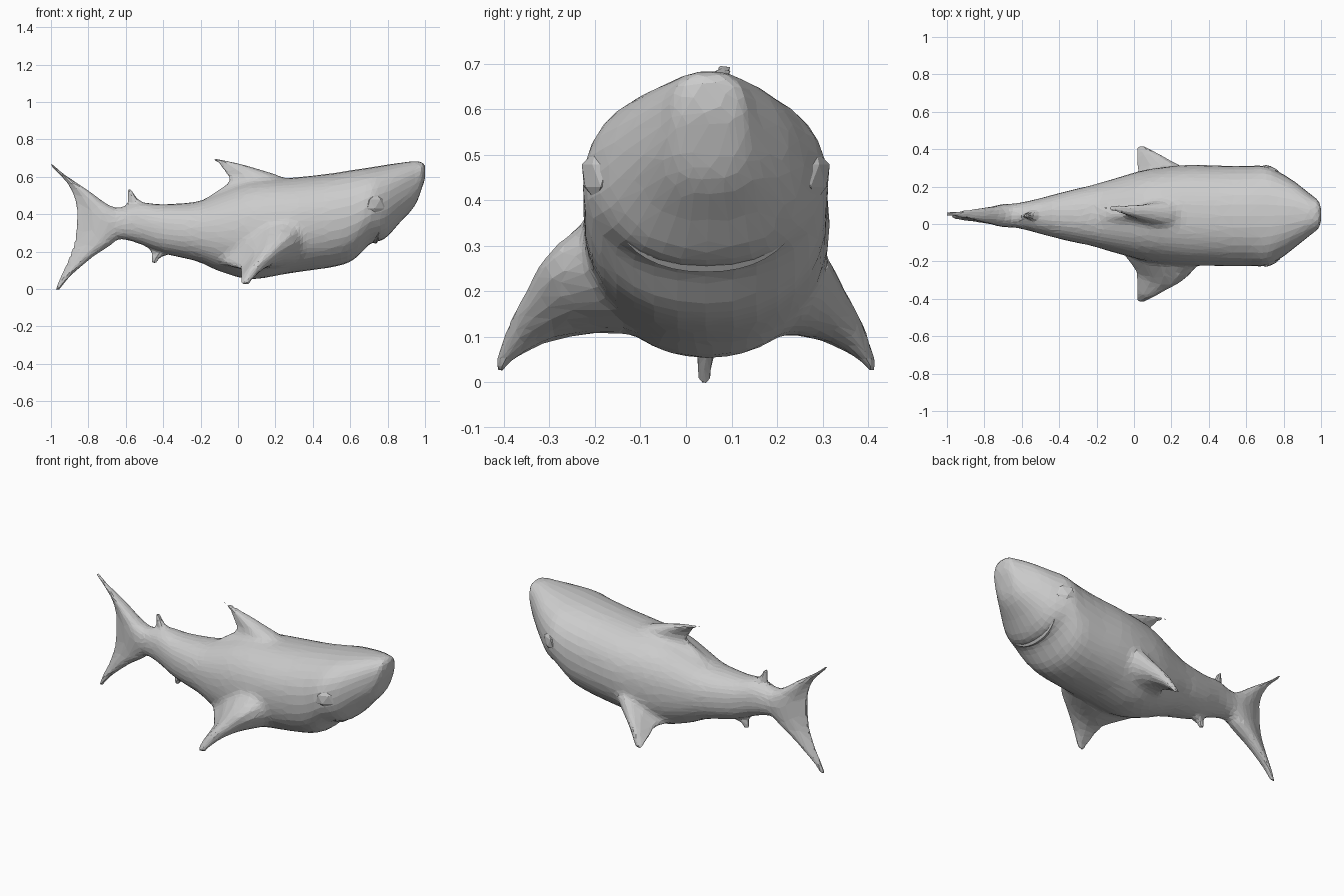
import bpy, bmesh, math
from mathutils import Vector, Matrix

if "Cube" in bpy.data.objects:
    bpy.data.objects.remove(bpy.data.objects["Cube"])


def spline(rows, t):
    """Catmull-Rom through rows of numbers, t from 0 to len(rows) - 1."""
    i = min(int(t), len(rows) - 2)
    f = t - i
    p = [rows[max(0, min(len(rows) - 1, i + k))] for k in (-1, 0, 1, 2)]
    return [0.5 * (2 * b + (c - a) * f + (2 * a - 5 * b + 4 * c - d) * f ** 2
                   + (3 * b - a - 3 * c + d) * f ** 3) for a, b, c, d in zip(*p)]


def finish(name, bm):
    bmesh.ops.recalc_face_normals(bm, faces=bm.faces)
    me = bpy.data.meshes.new(name)
    bm.to_mesh(me)
    bm.free()
    ob = bpy.data.objects.new(name, me)
    bpy.context.collection.objects.link(ob)
    return ob


def loft(name, rings):
    bm = bmesh.new()
    vs = [[bm.verts.new(p) for p in r] for r in rings]
    n = len(vs[0])
    for a, b in zip(vs, vs[1:]):
        for i in range(n):
            j = (i + 1) % n
            bm.faces.new((a[i], a[j], b[j], b[i]))
    bm.faces.new(vs[0])
    bm.faces.new(vs[-1])
    return finish(name, bm)


def fin(name, sections, normal, steps=4):
    """Sections: leading point xyz, trailing point xyz, thickness."""
    nrm = Vector(normal).normalized()
    ts = (0, 0.06, 0.2, 0.4, 0.65, 0.85, 1)
    rings = []
    for k in range((len(sections) - 1) * steps + 1):
        s = spline(sections, k / steps)
        lead, trail, th = Vector(s[:3]), Vector(s[3:6]), max(s[6], 0.024)
        prof = [(t, 1.3 * math.sqrt(t) * (1 - t)) for t in ts]
        prof[-1] = (1, 0.06)
        side = lambda t, w: lead.lerp(trail, t) + nrm * (w * th)
        rings.append([side(t, w) for t, w in prof]
                     + [side(t, -w) for t, w in reversed(prof[1:])])
    return loft(name, rings)


def upright_fin(name, rows):
    """Rows: z, leading x, trailing x, y, thickness."""
    return fin(name, [(a, y, z, b, y, z, th) for z, a, b, y, th in rows], (0, 1, 0))


# Body stations: x, top z, bottom z, centre y, half width
STATIONS = [
    (1.00, .660, .595, .05, .03), (.985, .677, .545, .05, .075),
    (.945, .684, .445, .05, .108), (.865, .675, .355, .05, .172),
    (.785, .663, .270, .045, .228), (.705, .650, .240, .043, .266),
    (.61, .636, .152, .043, .268), (.49, .617, .115, .043, .268),
    (.28, .595, .085, .047, .268), (.07, .575, .052, .047, .245),
    (-.10, .512, .095, .045, .20), (-.22, .468, .148, .045, .165),
    (-.40, .453, .192, .043, .122), (-.52, .462, .240, .043, .09),
    (-.62, .440, .266, .045, .068), (-.72, .420, .275, .045, .055),
    (-.80, .390, .300, .045, .03)]


def skin(t, a, grow=0.0):
    x, zt, zb, yc, hw = spline(STATIONS, t)
    c, s = math.cos(a), math.sin(a)
    power = 0.8 + 0.1 * min(1, t / 5)     # blunter snout
    rnd = lambda v: math.copysign(abs(v) ** power, v)
    return Vector((x, yc + (hw + grow) * rnd(c),
                   (zt + zb) / 2 + ((zt - zb) / 2 + grow) * rnd(s)))


SIDES, SUB = 32, 4
body = loft("body", [[skin(k / SUB, 2 * math.pi * i / SIDES) for i in range(SIDES)]
                     for k in range((len(STATIONS) - 1) * SUB + 1)])

# Main and small back fins, belly fin, with roots flared into the body
dorsal = upright_fin("dorsal_fin", [
    (.42, .46, -.26, .045, .34), (.52, .38, -.125, .047, .26),
    (.565, .32, -.06, .052, .18), (.60, .24, -.05, .058, .12),
    (.635, .13, -.075, .065, .08), (.668, .015, -.10, .075, .05),
    (.69, -.085, -.13, .083, .035), (.702, -.14, -.165, .088, .025)])
rear_dorsal = upright_fin("rear_dorsal_fin", [
    (.40, -.38, -.64, .045, .12), (.45, -.48, -.60, .045, .065),
    (.485, -.54, -.592, .045, .04), (.535, -.57, -.592, .045, .025)])
anal = upright_fin("anal_fin", [
    (.26, -.24, -.52, .045, .13), (.20, -.33, -.465, .045, .075),
    (.172, -.41, -.465, .045, .04), (.138, -.435, -.46, .045, .025)])

# Crescent tail
tail = upright_fin("tail_fin", [
    (-.006, -.957, -.98, .04, .024), (.06, -.905, -.952, .042, .045),
    (.12, -.84, -.923, .045, .062), (.18, -.765, -.898, .045, .078),
    (.24, -.675, -.877, .045, .098), (.30, -.60, -.866, .045, .12),
    (.36, -.58, -.862, .045, .13), (.42, -.63, -.862, .045, .115),
    (.465, -.715, -.868, .047, .09), (.52, -.79, -.886, .05, .07),
    (.58, -.88, -.924, .052, .048), (.63, -.95, -.973, .054, .03),
    (.667, -.99, -1.008, .055, .024)])

# Pair of side fins, thick at the root
pectoral = fin("pectoral_fins", [
    (.44, .06, .32, -.12, .06, .15, .36), (.36, .20, .27, -.04, .18, .125, .24),
    (.28, .285, .235, .01, .255, .105, .15), (.21, .328, .19, .018, .31, .09, .095),
    (.13, .374, .125, .015, .36, .065, .06), (.085, .398, .07, .015, .398, .04, .035),
    (.06, .412, .035, .022, .412, .022, .024)], (-.3, .55, .78))
pectoral.modifiers.new("mirror", 'MIRROR').use_axis = (False, True, False)


def apply_modifiers(ob):
    dg = bpy.context.evaluated_depsgraph_get()
    ob.data = bpy.data.meshes.new_from_object(ob.evaluated_get(dg))
    ob.modifiers.clear()


# Fuse body and fins into one skin
apply_modifiers(pectoral)
bpy.ops.object.select_all(action='DESELECT')
for ob in (body, dorsal, rear_dorsal, anal, tail, pectoral):
    ob.select_set(True)
bpy.context.view_layer.objects.active = body
bpy.ops.object.join()
remesh = body.modifiers.new("fuse", 'REMESH')
remesh.mode, remesh.voxel_size = 'VOXEL', 0.009
apply_modifiers(body)


# Soften the seams at the fin roots, then reduce to facets
def at_root(p):
    mid = -.28 < p.x < .48 and p.z < .61 and abs(p.y - .02) < .29
    return mid or (-.78 < p.x < -.55 and .25 < p.z < .455)


bm = bmesh.new()
bm.from_mesh(body.data)
roots = [v for v in bm.verts if at_root(v.co)]
for k in range(26):
    bmesh.ops.smooth_vert(bm, verts=roots if k < 24 else bm.verts, factor=0.5,
                          use_axis_x=True, use_axis_y=True, use_axis_z=True)
bm.to_mesh(body.data)
bm.free()
body.modifiers.new("facets", 'DECIMATE').ratio = 3600 / (2 * len(body.data.polygons))
body.data.shade_flat()

# Faceted eyes
for name, ang in (("left_eye", 0.0), ("right_eye", math.pi)):
    bm = bmesh.new()
    bmesh.ops.create_icosphere(bm, subdivisions=1, radius=0.05)
    turn = Matrix.Rotation(math.copysign(0.5, ang - 1), 4, 'Z')
    bmesh.ops.transform(bm, verts=bm.verts, matrix=Matrix.Translation(
        skin(4.6, ang, -0.012)) @ turn @ Matrix.Diagonal((1.2, 0.4, 1.1, 1)))
    finish(name, bm)

# Curved lip under the snout
lip = []
for k in range(13):
    u = k / 6 - 1
    c = skin(4.65 - 0.25 * u * u, -math.pi / 2 + 0.75 * u, -0.004)
    r = 0.004 + 0.011 * (1 - u * u)
    lip.append([c + Vector((r * math.cos(a), 0, r * math.sin(a)))
                for a in (2 * math.pi * i / 5 for i in range(5))])
loft("lip", lip)
